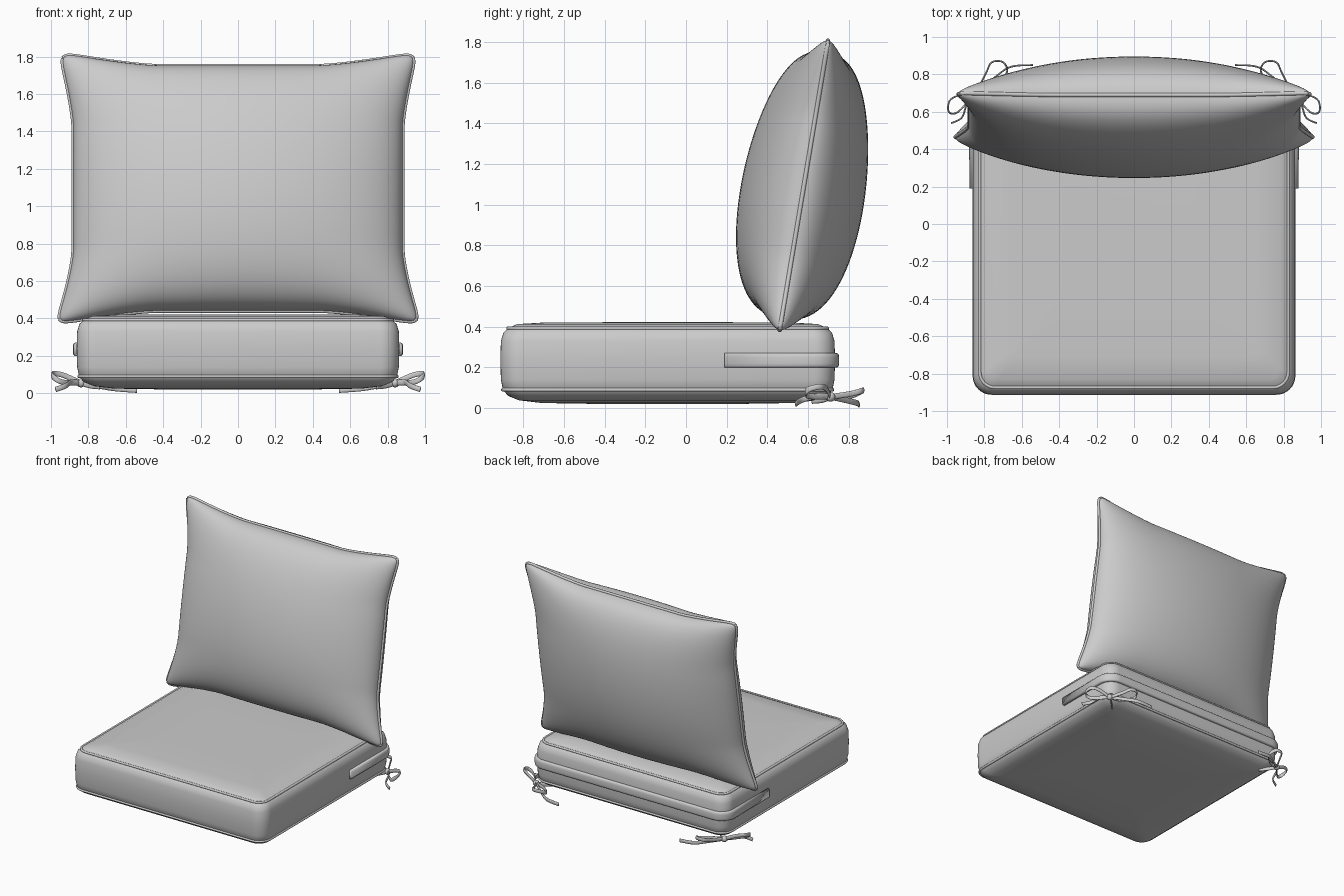
import bpy, bmesh, math
from mathutils import Vector, Matrix

cube = bpy.data.objects.get("Cube")
if cube:
    bpy.data.objects.remove(cube, do_unlink=True)

fabric = bpy.data.materials.new("grey fabric")
fabric.use_nodes = True
GREY = (0.6, 0.6, 0.6, 1)
fabric.diffuse_color = GREY
fabric.node_tree.nodes["Principled BSDF"].inputs["Base Color"].default_value = GREY


def finish(name, bm):
    """Turn a bmesh into a smooth fabric object."""
    bmesh.ops.recalc_face_normals(bm, faces=bm.faces)
    for f in bm.faces:
        f.smooth = True
    mesh = bpy.data.meshes.new(name)
    bm.to_mesh(mesh)
    bm.free()
    mesh.materials.append(fabric)
    obj = bpy.data.objects.new(name, mesh)
    bpy.context.collection.objects.link(obj)
    return obj


def loft(name, rings, closed=False):
    """Skin a list of closed rings, capping the ends unless closed."""
    bm = bmesh.new()
    loops = [[bm.verts.new(p) for p in ring] for ring in rings]
    n = len(loops[0])
    pairs = list(zip(loops, loops[1:]))
    if closed:
        pairs.append((loops[-1], loops[0]))
    else:
        bm.faces.new(loops[0])
        bm.faces.new(loops[-1])
    for a, b in pairs:
        for i in range(n):
            j = (i + 1) % n
            bm.faces.new((a[i], a[j], b[j], b[i]))
    return finish(name, bm)


def sweep(name, path, height, depth, closed=False, sides=8, power=1.0):
    """Sweep an oval section along a path; power below 1 squares it off."""
    path = [Vector(p) for p in path]
    n = len(path)
    rings = []
    for i, p in enumerate(path):
        before = path[(i - 1) % n] if closed else path[max(i - 1, 0)]
        after = path[(i + 1) % n] if closed else path[min(i + 1, n - 1)]
        along = (after - before).normalized()
        ref = Vector((0, 0, 1)) if abs(along.z) < 0.95 else Vector((0, 1, 0))
        out = along.cross(ref).normalized()
        up = out.cross(along)
        ring = []
        for k in range(sides):
            a = math.tau * (k + 0.5) / sides
            c, s = math.cos(a), math.sin(a)
            ring.append(p + out * math.copysign(abs(c) ** power, c) * depth
                        + up * math.copysign(abs(s) ** power, s) * height)
        rings.append(ring)
    return loft(name, rings, closed)


def smooth_path(pts, steps=6):
    """Catmull-Rom curve through a few points."""
    pts = [Vector(p) for p in pts]
    ext = [pts[0]] + pts + [pts[-1]]
    out = []
    for a, b, c, d in zip(ext, ext[1:], ext[2:], ext[3:]):
        for i in range(steps):
            t = i / steps
            out.append(0.5 * (2 * b + (c - a) * t + (2 * a - 5 * b + 4 * c - d) * t * t
                              + (3 * b - a - 3 * c + d) * t ** 3))
    return out + [pts[-1]]


# Seat cushion
HALF_X, HALF_Y, MID_Y = 0.86, 0.82, -0.09


def outline(inset, z, steps=8):
    """Rounded rectangle, starting at the left rear corner."""
    r = max(0.1 - inset * 0.5, 0.04)
    hx, hy = HALF_X - inset - r, HALF_Y - inset - r
    pts = []
    for q, (sx, sy) in enumerate(((1, 1), (-1, 1), (-1, -1), (1, -1))):
        for k in range(steps + 1):
            a = math.pi / 2 * (q + k / steps)
            pts.append(Vector((sx * hx + r * math.cos(a),
                               MID_Y + sy * hy + r * math.sin(a), z)))
    return pts


PROFILE = [(0.5, 0.02), (0.2, 0.025), (0.09, 0.038), (0.035, 0.06), (0.01, 0.09),
           (0, 0.14), (-0.003, 0.24), (0, 0.33), (0.012, 0.37), (0.035, 0.392),
           (0.08, 0.413), (0.2, 0.42), (0.5, 0.422)]
loft("seat_cushion", [outline(i, z) for i, z in PROFILE])
for label, inset, z in (("lower", 0.01, 0.09), ("upper", 0.035, 0.392)):
    sweep(f"seat_{label}_piping", outline(inset, z), 0.009, 0.009, True)

# Zip flap wrapping the rear of the seat
rear = outline(-0.003, 0.235)[:18]
band = [Vector((HALF_X, 0.19, 0.235))] + rear + [Vector((-HALF_X, 0.19, 0.235))]
sweep("zip_flap", band, 0.036, 0.02, sides=16, power=0.55)

# Back pillow
TILT = Matrix.Translation((0, 0.58, 1.095)) @ Matrix.Rotation(math.radians(-9.5), 4, 'X')
N = 48


def flare(t):
    return max(0, (abs(t) - 0.45) / 0.55) ** 1.4


def pillow_point(u, v, side=0):
    """Point on the pillow; u and v run from -1 to 1, side is -1, 0 or 1."""
    cut = 1 - 0.03 * abs(u * v) ** 25
    x = u * cut * (0.88 + (0.085 - 0.01 * v) * flare(v))
    z = v * cut * (0.664 + 0.072 * flare(u))
    puff = (0.305 - 0.025 * v) * (1 - u * u) ** 0.5 * (1 - v * v) ** 0.4
    return TILT @ Vector((x, side * puff, z))


def spaced(i):
    return math.sin(math.pi / 2 * (2 * i / N - 1))


bm = bmesh.new()
for side in (-1, 1):
    grid = [[bm.verts.new(pillow_point(spaced(i), spaced(j), side))
             for j in range(N + 1)] for i in range(N + 1)]
    for i in range(N):
        for j in range(N):
            bm.faces.new((grid[i][j], grid[i + 1][j], grid[i + 1][j + 1], grid[i][j + 1]))
bmesh.ops.remove_doubles(bm, verts=bm.verts, dist=0.0002)
finish("back_pillow", bm)

edge = [spaced(i) for i in range(N)]
rim = ([(t, -1) for t in edge] + [(1, t) for t in edge]
       + [(-t, 1) for t in edge] + [(-1, -t) for t in edge])
sweep("pillow_piping", [pillow_point(u, v) for u, v in rim], 0.011, 0.011, True)

# Tie bows under the rear corners
KNOT = (0.84, 0.71, 0.055)
TIES = {
    "outer_loop": [KNOT, (0.93, 0.69, 0.095), (0.985, 0.66, 0.105), (0.99, 0.6, 0.09),
                   (0.94, 0.6, 0.06), KNOT],
    "rear_loop": [KNOT, (0.79, 0.81, 0.07), (0.76, 0.865, 0.085), (0.7, 0.865, 0.085),
                  (0.68, 0.81, 0.06), (0.75, 0.74, 0.05), KNOT],
    "outer_tail": [KNOT, (0.89, 0.65, 0.06), (0.92, 0.57, 0.04), (0.975, 0.54, 0.02)],
    "rear_tail": [KNOT, (0.75, 0.78, 0.04), (0.66, 0.84, 0.025), (0.54, 0.85, 0.016)],
    "anchor": [(0.74, 0.62, 0.035), (0.79, 0.67, 0.04), KNOT],
}
for name, sx in (("left", 1), ("right", -1)):
    for part, pts in TIES.items():
        path = smooth_path([(sx * x, y, z) for x, y, z in pts])
        sweep(f"{name}_bow_{part}", path, 0.015, 0.005)
    bm = bmesh.new()
    bmesh.ops.create_uvsphere(bm, u_segments=12, v_segments=8, radius=0.024)
    bmesh.ops.translate(bm, verts=bm.verts, vec=(sx * KNOT[0], KNOT[1], KNOT[2]))
    finish(f"{name}_bow_knot", bm)
